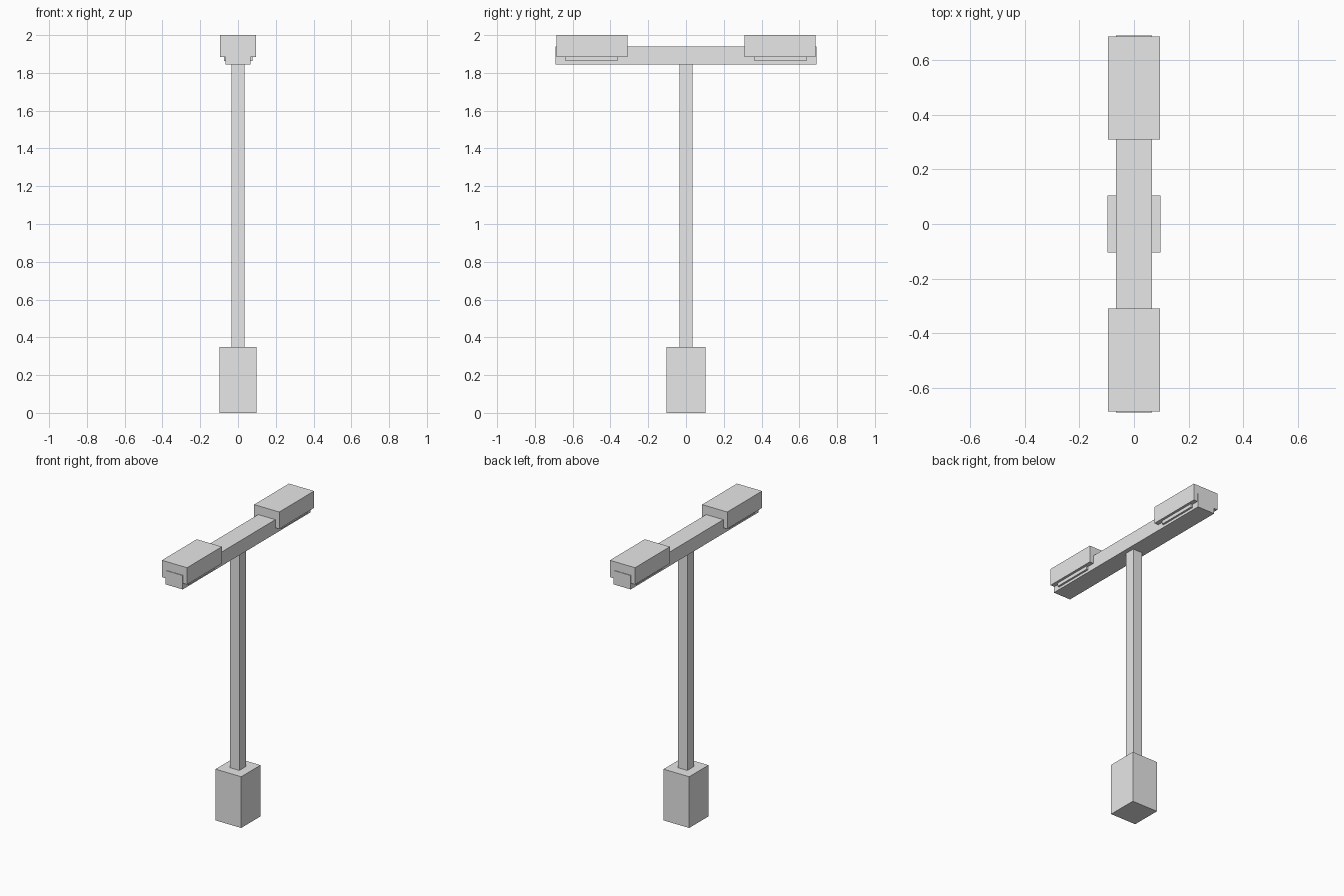
import bpy
import bmesh

cube = bpy.data.objects.get("Cube")
if cube:
    bpy.data.objects.remove(cube, do_unlink=True)

# Single light grey for the whole lamp
grey = bpy.data.materials.new("light_grey")
grey.use_nodes = True
colour = (0.8, 0.8, 0.8, 1.0)
grey.diffuse_color = colour
grey.node_tree.nodes["Principled BSDF"].inputs["Base Color"].default_value = colour


def box(name, x, y, z):
    """Flat-sided box given its (low, high) extent on each axis."""
    mesh = bpy.data.meshes.new(name)
    bm = bmesh.new()
    bmesh.ops.create_cube(bm, size=1)
    for v in bm.verts:
        v.co = [lo if c < 0 else hi for c, (lo, hi) in zip(v.co, (x, y, z))]
    bm.to_mesh(mesh)
    bm.free()
    mesh.materials.append(grey)
    obj = bpy.data.objects.new(name, mesh)
    bpy.context.collection.objects.link(obj)
    return obj


# Footing, post and crossbar
box("base", (-0.097, 0.097), (-0.104, 0.104), (0, 0.35))
box("post", (-0.035, 0.035), (-0.035, 0.035), (0.35, 1.845))
box("crossbar", (-0.065, 0.065), (-0.69, 0.69), (1.845, 1.94))

# Lamp head with a slim lens below it, at each end of the crossbar
for side, sign in (("front", -1), ("back", 1)):
    head_y = sorted((sign * 0.31, sign * 0.686))
    lens_y = sorted((sign * 0.362, sign * 0.638))
    box(side + "_lamp_head", (-0.095, 0.095), head_y, (1.885, 2.0))
    box(side + "_lamp_lens", (-0.075, 0.078), lens_y, (1.862, 1.885))
